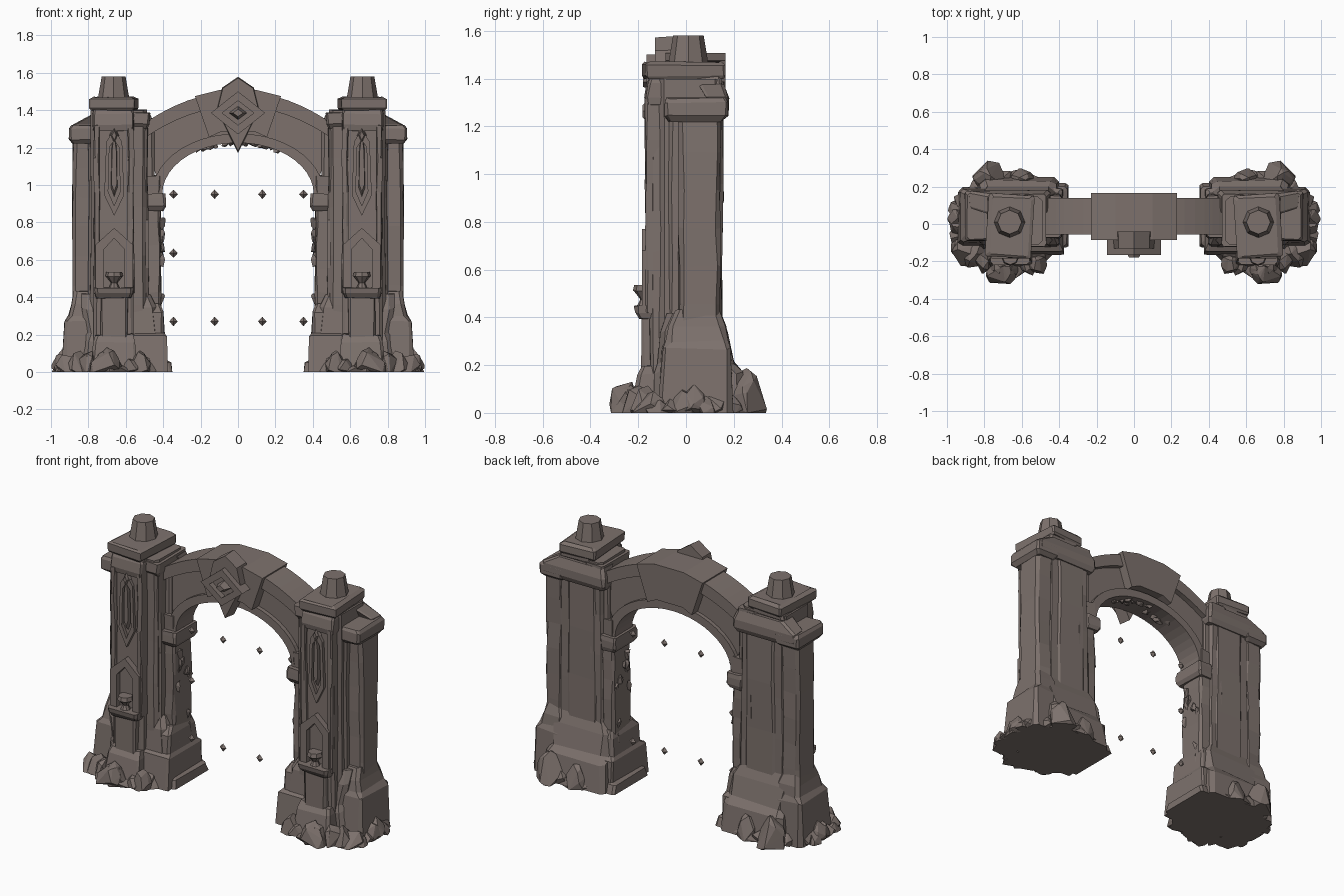
import bpy, bmesh, math, random
from mathutils import Vector, Matrix

if "Cube" in bpy.data.objects:
    bpy.data.objects.remove(bpy.data.objects["Cube"])

random.seed(7)
stone = bpy.data.materials.new("weathered_brown_stone")
stone.diffuse_color = (0.205, 0.167, 0.152, 1)
stone.use_nodes = True
stone.node_tree.nodes["Principled BSDF"].inputs["Base Color"].default_value = stone.diffuse_color


def finish(bm, name, mirror=False):
    bmesh.ops.recalc_face_normals(bm, faces=bm.faces[:])
    me = bpy.data.meshes.new(name)
    bm.to_mesh(me)
    bm.free()
    me.materials.append(stone)
    ob = bpy.data.objects.new(name, me)
    bpy.context.collection.objects.link(ob)
    if mirror:
        ob.modifiers.new("other_side", 'MIRROR')
    return ob


def loft(name, levels, c=0.012, jit=0.004, rot=0, mirror=True):
    """Chamfered rectangle rings (z, x0, x1, y0, y1) stacked upward."""
    bm = bmesh.new()
    rings = []
    for z, x0, x1, y0, y1 in levels:
        pts = [(x0 + c, y0), (x1 - c, y0), (x1, y0 + c), (x1, y1 - c),
               (x1 - c, y1), (x0 + c, y1), (x0, y1 - c), (x0, y0 + c)]
        j = lambda: random.uniform(-jit, jit)
        rings.append([bm.verts.new((x + j(), y + j(), z + (j() if z > 0 else 0))) for x, y in pts])
    for a, b in zip(rings, rings[1:]):
        for i in range(8):
            bm.faces.new((a[i], a[(i + 1) % 8], b[(i + 1) % 8], b[i]))
    bm.faces.new(rings[0])
    bm.faces.new(rings[-1])
    if rot:
        mid = sum((v.co for v in bm.verts), Vector()) / len(bm.verts)
        bmesh.ops.rotate(bm, verts=bm.verts[:], cent=mid, matrix=Matrix.Rotation(rot, 3, 'Z'))
    return finish(bm, name, mirror)


def block(name, x0, x1, y0, y1, z0, z1, n=1, **kw):
    return loft(name, [(z0 + (z1 - z0) * i / n, x0, x1, y0, y1) for i in range(n + 1)], **kw)


def prism(name, pts, y0, y1, scale=1.0, mirror=False):
    """Front outline (x, z) extruded from back y1 to front y0; the front may shrink."""
    bm = bmesh.new()
    cx = sum(p[0] for p in pts) / len(pts)
    cz = sum(p[1] for p in pts) / len(pts)
    a = [bm.verts.new((x, y1, z)) for x, z in pts]
    b = [bm.verts.new((cx + (x - cx) * scale, y0, cz + (z - cz) * scale)) for x, z in pts]
    bm.faces.new(a)
    bm.faces.new(b)
    for i in range(len(pts)):
        k = (i + 1) % len(pts)
        bm.faces.new((a[i], a[k], b[k], b[i]))
    return finish(bm, name, mirror)


def band(name, inner, outer, y0, y1, closed=False, mirror=False):
    """Solid strip between two matching front outlines."""
    bm = bmesh.new()
    q = [[bm.verts.new((p[0], y, p[1])) for p, y in ((i, y0), (o, y0), (o, y1), (i, y1))]
         for i, o in zip(inner, outer)]
    for a, b in zip(q, q[1:] + q[:1] if closed else q[1:]):
        for i in range(4):
            bm.faces.new((a[i], a[(i + 1) % 4], b[(i + 1) % 4], b[i]))
    if not closed:
        bm.faces.new(q[0])
        bm.faces.new(q[-1])
    return finish(bm, name, mirror)


def rock(name, c, r, mirror=True, n=13):
    """Angular stone: hull of random points, flattened on the ground."""
    bm = bmesh.new()
    for _ in range(n):
        d = Vector([random.gauss(0, 1) for _ in range(3)]).normalized()
        p = [c[i] + d[i] * r[i] for i in range(3)]
        bm.verts.new((p[0], p[1], max(p[2], 0)))
    res = bmesh.ops.convex_hull(bm, input=bm.verts[:])
    bmesh.ops.delete(bm, geom=[g for g in res["geom_interior"] if isinstance(g, bmesh.types.BMVert)],
                     context='VERTS')
    return finish(bm, name, mirror)


def cone(name, x, y, z0, z1, r0, r1, n=8, mirror=True):
    bm = bmesh.new()
    bmesh.ops.create_cone(bm, cap_ends=True, segments=n, radius1=r0, radius2=r1, depth=z1 - z0,
                          matrix=Matrix.Translation((x, y, (z0 + z1) / 2)))
    return finish(bm, name, mirror)


# ---- pillar shafts (right side, mirrored to the left)
block("pillar_core", .49, .79, -.11, .145, .1, 1.4, n=5, c=.02)
block("outer_shaft", .76, .882, -.03, .145, .3, 1.25, n=6, c=.018, jit=.006)
block("outer_shaft_strip", .76, .80, -.07, .13, .3, 1.25, n=3)
block("inner_jamb", .412, .50, -.045, .135, .05, 1.05, n=8, jit=.006)
block("jamb_shoulder", .45, .53, -.03, .125, 1.0, 1.33)
block("inner_pier", .48, .57, -.09, .15, .3, 1.33, n=4, jit=.006)
block("front_pilaster", .56, .77, -.15, .0, .1, 1.4, n=4)
for x in (.556, .738):
    block("pilaster_edge", x, x + .034, -.17, -.1, .42, 1.32, n=5, c=.007)
block("back_panel", .52, .72, .1, .155, .35, 1.26, n=3)

# ---- cornices and caps
loft("outer_cornice", [(1.22, .76, .885, -.07, .155), (1.245, .74, .905, -.09, .175),
                       (1.30, .74, .905, -.09, .178), (1.318, .74, .89, -.08, .165)])
loft("back_cornice", [(1.24, .46, .85, .08, .165), (1.27, .45, .88, .08, .18),
                      (1.32, .45, .88, .08, .18), (1.375, .47, .78, .05, .16)])
loft("inner_cornice", [(1.30, .48, .6, -.1, .15), (1.325, .47, .6, -.12, .16),
                       (1.385, .468, .6, -.12, .16)])
loft("pilaster_head", [(1.29, .555, .775, -.165, .05), (1.32, .555, .78, -.172, .1),
                       (1.38, .555, .78, -.162, .15), (1.41, .57, .77, -.15, .15)])
loft("cap_slab", [(1.398, .55, .775, -.17, .15), (1.41, .543, .785, -.18, .158),
                  (1.457, .543, .785, -.18, .158), (1.47, .56, .765, -.165, .14)], rot=.06, c=.008)
cone("cap_finial", .665, .01, 1.455, 1.58, .085, .064)

# ---- bases
loft("base_plinth", [(0, .40, .84, -.14, .25), (.17, .41, .82, -.13, .235),
                     (.21, .42, .82, -.12, .195), (.34, .43, .84, -.11, .17),
                     (.42, .47, .84, -.08, .14)], c=.03, jit=.008)
loft("outer_base", [(0, .73, .94, -.12, .195), (.27, .74, .93, -.10, .188),
                    (.30, .75, .905, -.08, .175), (.36, .75, .895, -.07, .165),
                    (.43, .76, .875, -.04, .14)], c=.02, jit=.006)
loft("inner_base", [(0, .38, .56, -.17, .2), (.19, .378, .56, -.15, .19), (.21, .395, .56, -.12, .165),
                    (.32, .40, .56, -.11, .16), (.36, .42, .56, -.07, .14)], jit=.006)
loft("inner_foot", [(0, .352, .5, -.13, .22), (.05, .36, .5, -.12, .2), (.065, .38, .5, -.1, .18)])
loft("front_pedestal", [(0, .54, .79, -.235, 0), (.16, .55, .775, -.205, 0), (.2, .565, .76, -.18, 0)], jit=.006)
block("niche_bracket", .59, .735, -.185, 0, .15, .41, c=.01)

# ---- broken stones around the feet, sloping outward
for i in range(22):
    a = 2 * math.pi * i / 22 + random.uniform(-.08, .08)
    s = random.uniform(.06, .095)
    reach = .265 if math.cos(a) > 0 else .21
    rock("foot_stone", (.675 + reach * math.cos(a), .225 * math.sin(a), 0),
         (s, s, random.uniform(.06, .125)), n=18)
for x, y, r, h in ((.71, -.255, .085, .14), (.53, -.215, .07, .12), (.9, -.15, .08, .11),
                   (.77, .24, .1, .19), (.6, .23, .07, .15), (.94, .03, .06, .12)):
    rock("large_foot_stone", (x, y, 0), (r, r, h), n=22)

# ---- niche, bowl and hanging ornament on each pilaster
house = lambda w, b, s, t: [(.662 - w, b), (.662 + w, b), (.662 + w, s), (.662, t), (.662 - w, s)]
band("niche_frame", house(.055, .44, .655, .715), house(.1, .43, .68, .77), -.185, -.13, True, True)
loft("niche_sill", [(.395, .57, .755, -.195, -.1), (.42, .56, .765, -.215, -.1),
                    (.45, .56, .765, -.215, -.1)])
cone("bowl_foot", .662, -.175, .448, .485, .03, .012)
cone("offering_bowl", .662, -.175, .475, .51, .016, .043)
cone("bowl_rim", .662, -.175, .51, .535, .048, .042)
blade = lambda w, b, k, s, t: [(.662, b), (.662 + w, k), (.662 + w * .8, s), (.662, t), (.662 - w * .8, s),
                               (.662 - w, k)]
band("ornament_frame", blade(.032, .89, .965, 1.2, 1.24), blade(.053, .835, .945, 1.23, 1.3),
     -.168, -.14, True, True)
prism("ornament_blade", blade(.018, .93, .98, 1.2, 1.32), -.172, -.14, .8, True)
prism("ornament_gem", [(.662, 1.2), (.69, 1.265), (.662, 1.325), (.634, 1.265)], -.182, -.145, .4, True)

# ---- jamb capital
loft("jamb_capital", [(.86, .40, .49, -.06, .145), (.885, .388, .495, -.075, .155),
                      (.93, .388, .495, -.075, .155), (.955, .39, .49, -.07, .15)], c=.01)

# ---- arch
N = 22
T = [math.pi * i / N for i in range(N + 1)]
inner = [(.405 * math.cos(t), .95 + .275 * math.sin(t)) for t in T]
top = lambda x, d=0: (x, 1.5 - d - .15 * (x / .47) ** 2)
band("arch_body", inner, [top(.52 * math.cos(t), .015) for t in T], -.015, .105)
band("arch_crown", [top(.5 * math.cos(t), .08) for t in T], [top(.5 * math.cos(t)) for t in T], -.055, .14)
band("arch_inner_lip", inner, [(.46 * math.cos(t), .95 + .325 * math.sin(t)) for t in T], -.042, .13)

# ---- keystone with stacked diamond emblem
prism("keystone", [(-.23, 1.475), (-.155, 1.255), (-.09, 1.285), (.09, 1.285), (.155, 1.255),
                   (.23, 1.475), (.1, 1.507), (-.1, 1.507)], -.085, .165)
prism("emblem_back", [(0, 1.17), (.115, 1.40), (.085, 1.52), (0, 1.578), (-.085, 1.52), (-.115, 1.40)],
      -.13, -.04, .96)
dia = lambda w, h: [(0, 1.385 - h), (w, 1.385), (0, 1.385 + h), (-w, 1.385)]
band("emblem_diamond", dia(.085, .065), dia(.145, .115), -.165, -.08, True)
prism("emblem_core", dia(.06, .045), -.18, -.1, .45)

# ---- ragged chips along the inside of the opening
for i in range(22):
    z = random.uniform(.08, .98)
    rock("jamb_chip", (.410, random.uniform(-.03, .12), z),
         (random.uniform(.012, .026), .022, random.uniform(.02, .045)), n=8)
for i in range(16):
    x = -.21 + .42 * i / 15
    rock("arch_chip", (x, random.uniform(-.01, .1), .955 + .275 * math.sqrt(1 - (x / .405) ** 2)),
         (.03, .03, .024), False, n=8)

# ---- floating crystals in the opening
for x, z in [(x, z) for z in (.27, .95) for x in (-.345, -.125, .13, .35)] + [(-.345, .635)]:
    bm = bmesh.new()
    for s in (-1, 1):
        for ax in range(3):
            bm.verts.new([(x, .03, z)[k] + (s * (.023, .02, .025)[k] if k == ax else 0) for k in range(3)])
    bmesh.ops.convex_hull(bm, input=bm.verts[:])
    finish(bm, "floating_crystal")
